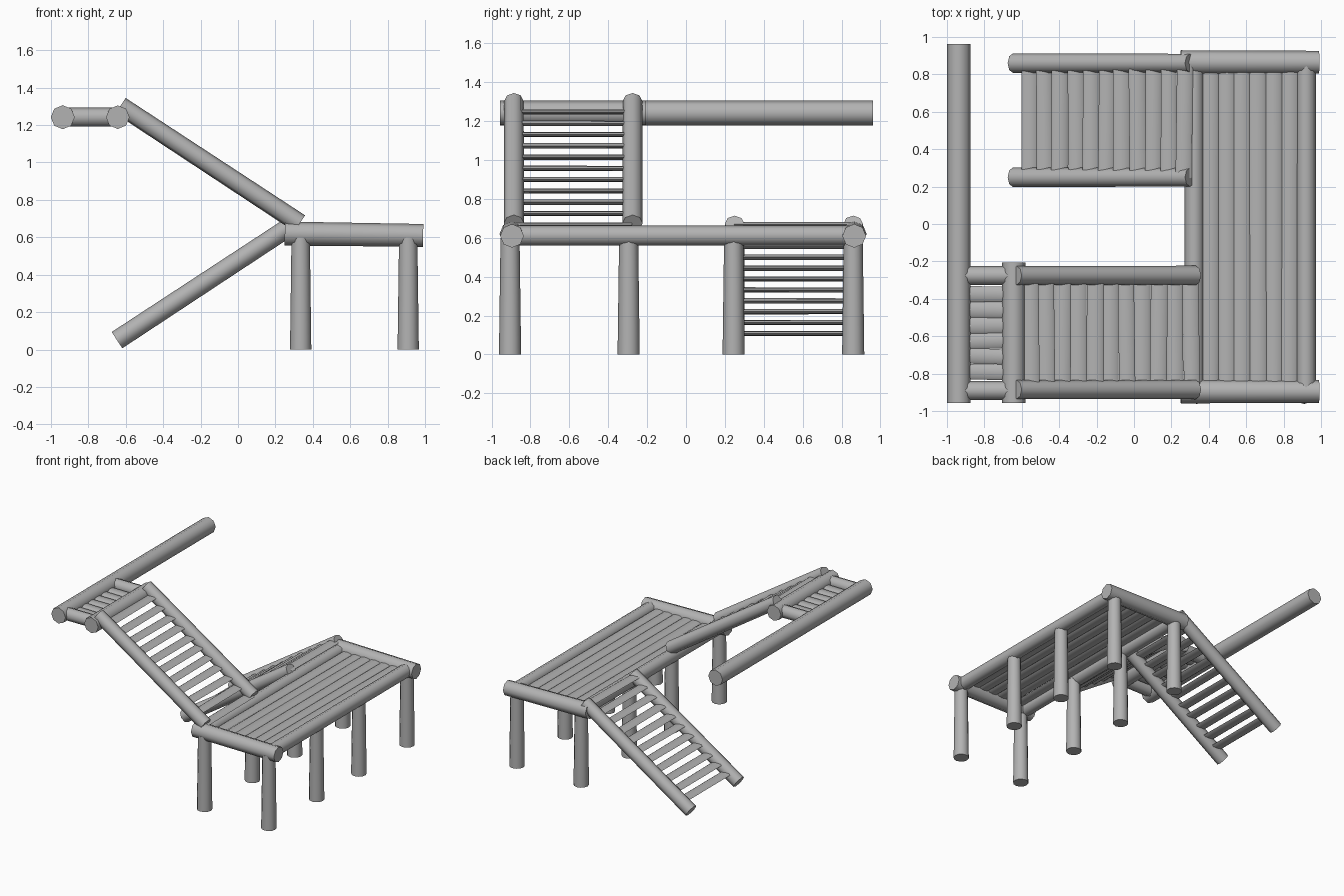
import bpy, bmesh, math, random
from mathutils import Vector, Matrix

random.seed(4)
old = bpy.data.objects.get("Cube")
if old:
    bpy.data.objects.remove(old)

wood = bpy.data.materials.new("grey_wood")
wood.use_nodes = True
GREY = (0.45, 0.45, 0.45, 1)
wood.diffuse_color = GREY
wood.node_tree.nodes["Principled BSDF"].inputs["Base Color"].default_value = GREY


def log(name, a, b, r1, r2=None, flat=1.0, sides=8, turn=0.0):
    """Tapered log from a to b; flat squashes its height."""
    a, b = Vector(a), Vector(b)
    d = (b - a).normalized()
    up = Vector((0, 0, 1)) if abs(d.z) < 0.95 else Vector((1, 0, 0))
    side = up.cross(d).normalized()
    top = d.cross(side)
    bm = bmesh.new()
    bmesh.ops.create_cone(bm, cap_ends=True, segments=sides, radius1=r1,
                          radius2=r2 or r1, depth=(b - a).length)
    bm.transform(Matrix.Rotation(turn, 4, 'Z'))
    bm.transform(Matrix.Diagonal((1, flat, 1, 1)))
    frame = Matrix((side, top, d)).transposed().to_4x4()
    frame.translation = (a + b) / 2
    bm.transform(frame)
    mesh = bpy.data.meshes.new(name)
    bm.to_mesh(mesh)
    bm.free()
    mesh.materials.append(wood)
    ob = bpy.data.objects.new(name, mesh)
    bpy.context.collection.objects.link(ob)
    bpy.ops.object.select_all(action='DESELECT')
    ob.select_set(True)
    bpy.context.view_layer.objects.active = ob
    bpy.ops.object.shade_smooth_by_angle(angle=math.radians(50))
    return ob


def slat(name, a, b, width):
    """Thin split-log board, slightly uneven."""
    wob = lambda: Vector((random.uniform(-.005, .005), random.uniform(-.005, .005), 0))
    log(name, Vector(a) + wob(), Vector(b) + wob(), width * random.uniform(.48, .53),
        width * random.uniform(.48, .53), flat=0.3)


def stairs(name, low, high, y_pair, first, step, count):
    """Two sloping rails with level treads between them."""
    for y in y_pair:
        log(name + "_rail", (low[0], y, low[1]), (high[0], y, high[1]), 0.052, 0.05)
    for i in range(count):
        x, z = first[0] + i * step[0], first[1] + i * step[1]
        slat(name + "_tread", (x, y_pair[0], z), (x, y_pair[1], z), 0.088)


# Platform posts
for x in (0.335, 0.91):
    for y in (-0.905, -0.295, 0.245, 0.86):
        log("platform_post", (x, y, 0), (x, y, 0.6), 0.057, 0.049, sides=12)

# Platform frame
for y in (-0.895, 0.865):
    log("platform_end_log", (0.25, y, 0.62), (0.99, y, 0.61), 0.064, 0.061)
for x in (0.322, 0.92):
    log("platform_side_log", (x, -0.89, 0.612), (x, 0.86, 0.612), 0.052)

# Platform deck
for i in range(6):
    x = 0.41 + i * 0.084
    slat("platform_plank", (x, -0.86, 0.62), (x, 0.83, 0.62), 0.09)

# Stairs down to the ground and up to the landing
stairs("lower_stairs", (-0.647, 0.05), (0.30, 0.672), (0.25, 0.86),
       (-0.56, 0.108), (0.083, 0.056), 11)
stairs("upper_stairs", (0.33, 0.674), (-0.628, 1.303), (-0.885, -0.275),
       (0.305, 0.667), (-0.086, 0.058), 11)

# High landing with its long beam
log("landing_beam", (-0.937, -0.957, 1.242), (-0.937, 0.962, 1.242), 0.064)
log("landing_front_log", (-0.643, -0.957, 1.242), (-0.643, -0.205, 1.242), 0.063)
for y in (-0.89, -0.275):
    log("landing_cross_log", (-0.937, y, 1.242), (-0.643, y, 1.242), 0.051)
for i in range(6):
    y = -0.79 + i * 0.083
    slat("landing_slat", (-0.92, y, 1.242), (-0.66, y, 1.242), 0.082)
